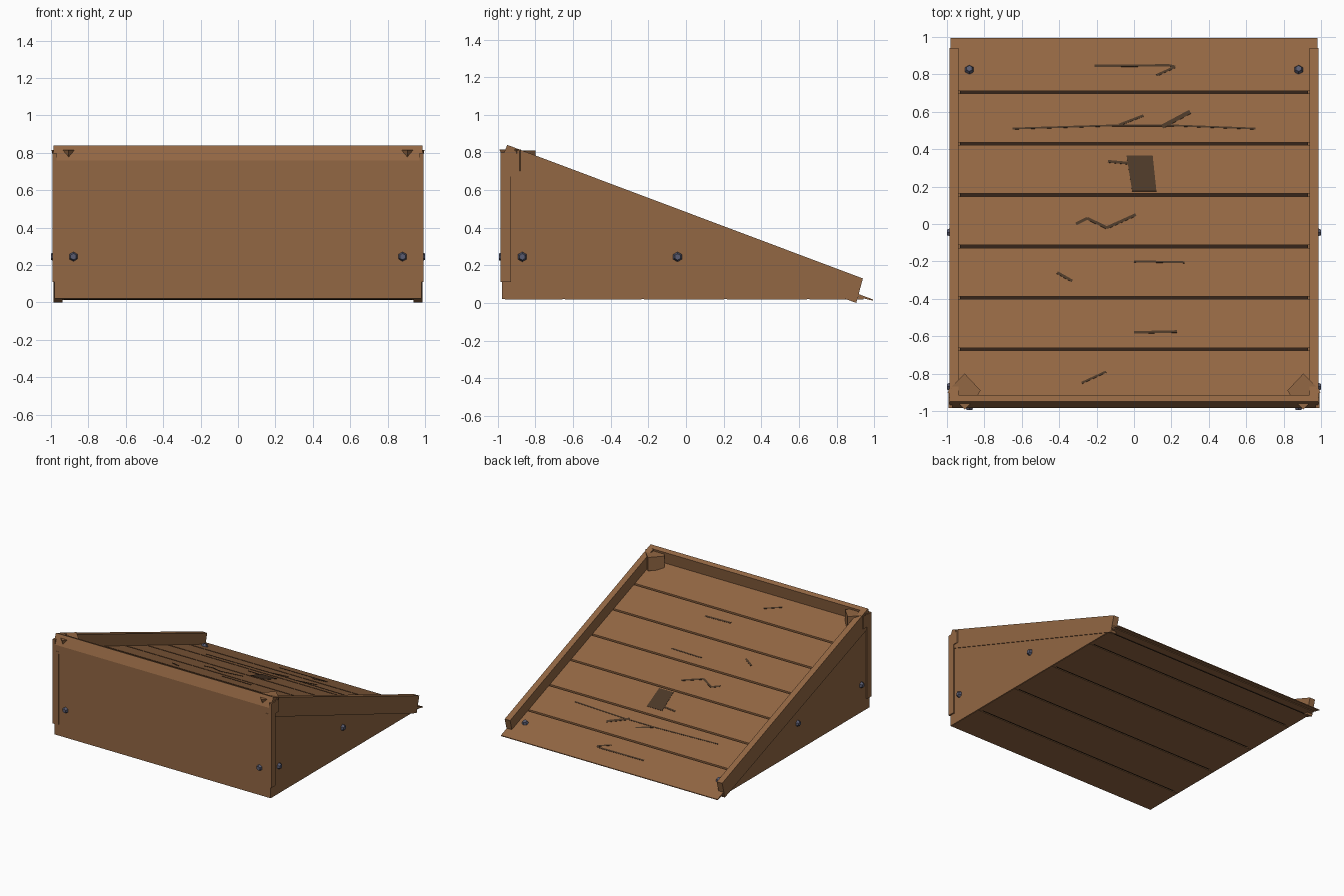
import bpy, bmesh, math
from mathutils import Vector, Matrix

cube = bpy.data.objects.get("Cube")
if cube:
    bpy.data.objects.remove(cube, do_unlink=True)


def material(name, rgb):
    m = bpy.data.materials.new(name)
    m.use_nodes = True
    m.diffuse_color = (*rgb, 1)
    m.node_tree.nodes["Principled BSDF"].inputs["Base Color"].default_value = (*rgb, 1)
    return m


WOOD = material("brown wood", (0.29, 0.135, 0.056))
DARK = material("dark gap", (0.03, 0.015, 0.008))
CRACK = material("dark crack", (0.072, 0.04, 0.021))
STEEL = material("blue grey steel", (0.1, 0.105, 0.16))

SLOPE = 0.37
NORMAL = Vector((0, SLOPE, 1)).normalized()


def deck_z(y):
    return 0.02 + (0.99 - y) * SLOPE


def finish(name, bm, mat):
    bmesh.ops.recalc_face_normals(bm, faces=bm.faces)
    mesh = bpy.data.meshes.new(name)
    bm.to_mesh(mesh)
    bm.free()
    mesh.materials.append(mat)
    ob = bpy.data.objects.new(name, mesh)
    bpy.context.collection.objects.link(ob)
    return ob


def extrude(name, points, offset, mat=WOOD):
    """Closed prism from a polygon and an extrusion vector."""
    bm = bmesh.new()
    face = bm.faces.new([bm.verts.new(p) for p in points])
    new = bmesh.ops.extrude_face_region(bm, geom=[face], use_keep_orig=True)["geom"]
    verts = [v for v in new if isinstance(v, bmesh.types.BMVert)]
    bmesh.ops.translate(bm, verts=verts, vec=offset)
    return finish(name, bm, mat)


def side_prism(name, yz, x0, x1, mat=WOOD):
    return extrude(name, [(x0, y, z) for y, z in yz], (x1 - x0, 0, 0), mat)


def box(name, x0, x1, y0, y1, z0, z1, mat=WOOD):
    return side_prism(name, [(y0, z0), (y1, z0), (y1, z1), (y0, z1)], x0, x1, mat)


def cone(name, sides, r1, r2, depth, centre, axis, mat):
    bm = bmesh.new()
    rot = Vector(axis).to_track_quat("Z", "Y").to_matrix().to_4x4()
    bmesh.ops.create_cone(bm, cap_ends=True, segments=sides, radius1=r1, radius2=r2,
                          depth=depth, matrix=Matrix.Translation(centre) @ rot)
    return finish(name, bm, mat)


# Sloping deck planks over a dark backing
edges = [-0.945 + 0.275 * i for i in range(7)] + [0.995]
for i, (a, b) in enumerate(zip(edges, edges[1:])):
    a += 0.007
    b -= 0.007 if i < 6 else 0
    floor = [(y, max(0.012, deck_z(y) - 0.045)) for y in (b, a)]
    side_prism(f"deck_plank_{i + 1}", [(a, deck_z(a)), (b, deck_z(b))] + floor, -0.982, 0.982)
side_prism("deck_backing", [(-0.94, deck_z(-0.94) - 0.025), (0.88, deck_z(0.88) - 0.025),
                            (0.88, 0.014), (-0.94, deck_z(-0.94) - 0.06)], -0.93, 0.93, DARK)

# Bottom planks over a dark backing
cuts = [-0.97, -0.65, -0.23, 0.21, 0.65, 0.95]
for i, (a, b) in enumerate(zip(cuts, cuts[1:])):
    box(f"bottom_plank_{i + 1}", -0.975, 0.975, a + 0.007, b - 0.007, 0.018, 0.03)
box("bottom_backing", -0.93, 0.93, -0.94, 0.86, 0.024, 0.034, DARK)

# Front wall and the tilted lip above it
box("front_wall", -0.98, 0.98, -0.977, -0.93, 0.02, 0.72)
side_prism("front_lip", [(-0.95, 0.84), (-0.915, 0.827), (-0.935, 0.71),
                         (-0.983, 0.71), (-0.983, 0.76)], -0.984, 0.984)

for side, s in (("left", 1), ("right", -1)):
    # Triangular wall and sloping rail
    side_prism(f"{side}_wall", [(-0.977, 0.02), (0.92, 0.02), (-0.977, 0.71)], s * 0.94, s * 0.98)
    side_prism(f"{side}_rail", [(-0.95, 0.84), (0.94, 0.13), (0.905, 0), (-0.98, 0.69),
                                (-0.98, 0.76)], s * 0.937, s * 0.986)
    # Corner trims
    box(f"{side}_front_trim", s * 0.94, s * 0.99, -0.985, -0.97, 0.11, 0.71)
    box(f"{side}_side_trim", s * 0.97, s * 0.992, -0.985, -0.93, 0.11, 0.8)
    # Corner block and its spikes
    block = [(0.992, -0.93), (0.992, -0.885), (0.905, -0.8), (0.82, -0.89), (0.845, -0.93)]
    extrude(f"{side}_corner_block", [(s * x, y, 0.7) for x, y in block], (0, 0, 0.11))
    cone(f"{side}_front_spike", 4, 0.003, 0.03, 0.06, (s * 0.905, -0.962, 0.785), (0, 0, 1), WOOD)
    cone(f"{side}_side_spike", 4, 0.003, 0.022, 0.09, (s * 0.975, -0.9, 0.77), (0, 0, 1), WOOD)
    # Bolts on the front, the side and the deck
    bolts = [((s * 0.88, -0.98, 0.245), (0, -1, 0)),
             ((s * 0.985, -0.87, 0.245), (s, 0, 0)),
             ((s * 0.985, -0.045, 0.245), (s, 0, 0)),
             (Vector((s * 0.88, 0.825, deck_z(0.825))) + NORMAL * 0.005, NORMAL)]
    for i, (pos, axis) in enumerate(bolts):
        cone(f"{side}_bolt_{i + 1}", 6, 0.031, 0.017, 0.03, pos, axis, STEEL)


def deck_plate(name, outline):
    points = [Vector((x, y, deck_z(y))) - NORMAL * 0.002 for x, y in outline]
    extrude(name, points, NORMAL * 0.004, CRACK)


# Cracks and a worn patch in the deck
strokes = [
    (0.012, [(-0.21, 0.845), (0.19, 0.848), (0.22, 0.84), (0.12, 0.795)]),
    (0.009, [(-0.65, 0.51), (-0.1, 0.527), (0.2, 0.527), (0.65, 0.51)]),
    (0.012, [(-0.08, 0.53), (0.05, 0.58)]),
    (0.022, [(0.15, 0.52), (0.3, 0.6)]),
    (0.014, [(-0.14, 0.335), (-0.03, 0.325)]),
    (0.015, [(-0.31, 0), (-0.25, 0.03), (-0.145, -0.02), (0.01, 0.05)]),
    (0.01, [(0, -0.2), (0.27, -0.205)]),
    (0.014, [(-0.41, -0.26), (-0.33, -0.305)]),
    (0.013, [(0, -0.58), (0.23, -0.575)]),
    (0.011, [(-0.28, -0.85), (-0.15, -0.79)]),
]
for i, (width, path) in enumerate(strokes):
    for j, (a, b) in enumerate(zip(path, path[1:])):
        a, b = Vector(a), Vector(b)
        d = (b - a).normalized()
        n = Vector((-d.y, d.x)) * width / 2
        deck_plate(f"deck_crack_{i + 1}_{j + 1}", [a - n, b - n, b + n, a + n])
deck_plate("deck_patch", [(-0.04, 0.365), (-0.01, 0.175), (0.12, 0.175), (0.1, 0.365)])
